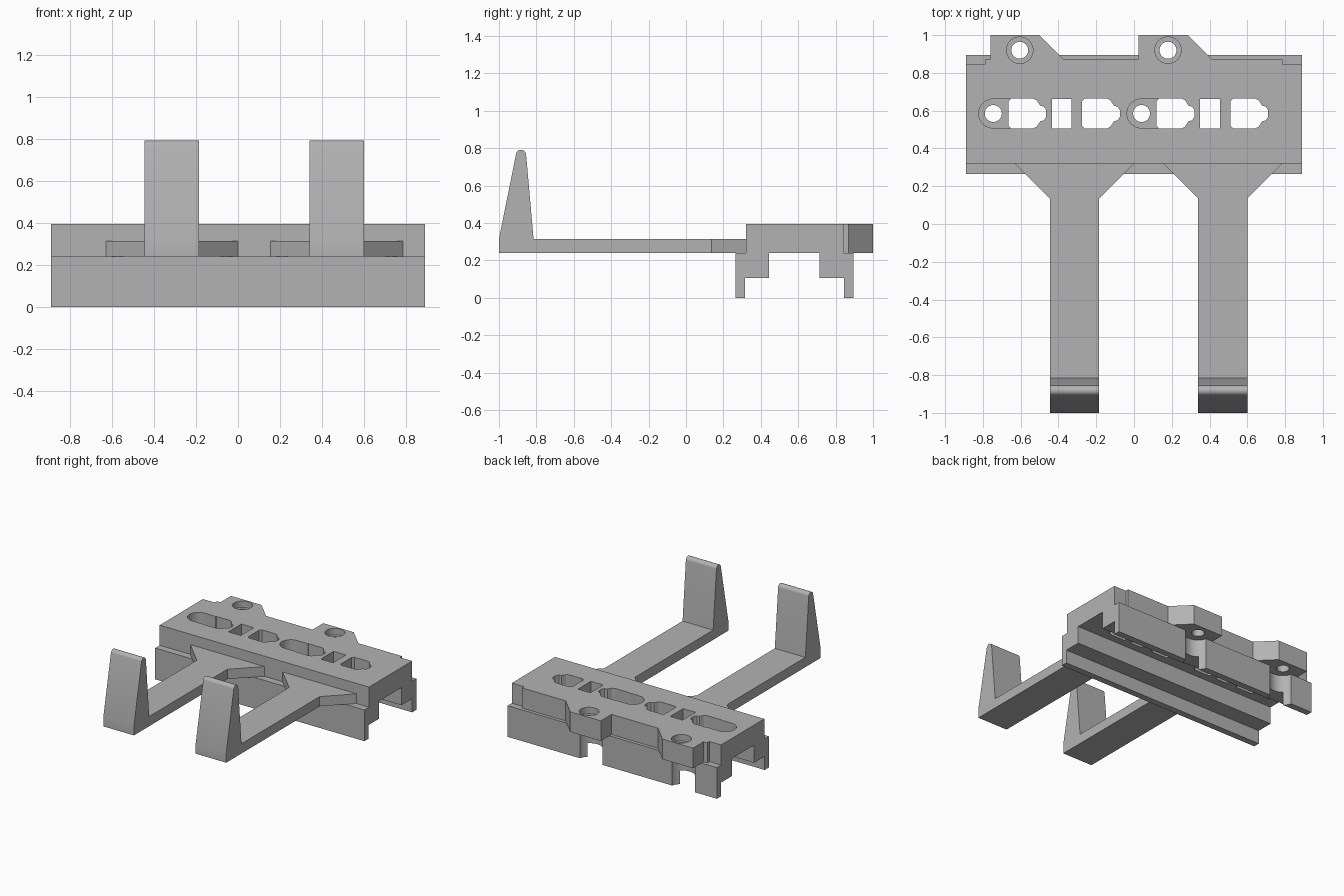
import bpy, bmesh
from math import sin, cos, pi, radians
from mathutils import Vector

cube = bpy.data.objects.get("Cube")
if cube:
    bpy.data.objects.remove(cube, do_unlink=True)

grey = bpy.data.materials.new("plain grey")
grey.use_nodes = True
COLOUR = (0.45, 0.45, 0.45, 1)
grey.diffuse_color = COLOUR
grey.node_tree.nodes["Principled BSDF"].inputs["Base Color"].default_value = COLOUR


def prism(name, outline, lo, hi, axis="z"):
    """Extrude an outline: (x, y) along z, or (y, z) along x."""
    def place(p, t):
        return Vector((p[0], p[1], t)) if axis == "z" else Vector((t, p[0], p[1]))
    bm = bmesh.new()
    face = bm.faces.new([bm.verts.new(place(p, lo)) for p in outline])
    new = bmesh.ops.extrude_face_region(bm, geom=[face])["geom"]
    shift = place((0, 0), hi - lo)
    bmesh.ops.translate(bm, vec=shift, verts=[v for v in new if isinstance(v, bmesh.types.BMVert)])
    bmesh.ops.recalc_face_normals(bm, faces=bm.faces)
    mesh = bpy.data.meshes.new(name)
    bm.to_mesh(mesh)
    bm.free()
    mesh.materials.append(grey)
    obj = bpy.data.objects.new(name, mesh)
    bpy.context.collection.objects.link(obj)
    return obj


def arc(cx, cy, r, start=0, end=360, n=40):
    count = n if end - start == 360 else n + 1
    angles = [radians(start + (end - start) * i / n) for i in range(count)]
    return [(cx + r * cos(a), cy + r * sin(a)) for a in angles]


def activate(obj):
    bpy.ops.object.select_all(action="DESELECT")
    obj.select_set(True)
    bpy.context.view_layer.objects.active = obj


def combine(target, other, operation):
    mod = target.modifiers.new(operation, "BOOLEAN")
    mod.operation, mod.solver, mod.object = operation, "EXACT", other
    other.hide_render = True
    activate(target)
    bpy.ops.object.modifier_apply(modifier=mod.name)
    bpy.data.objects.remove(other, do_unlink=True)


W = 0.89           # half width of the clamp body
MID, TOP = 0.24, 0.395
PITCH = 0.785      # spacing of everything that repeats
ROW = 0.585        # y of the slot row
REPEATS = (0, PITCH)

# Deck with two screw ears along the back edge
outline = [(-W, 0.32), (W, 0.32), (W, 0.845), (0.785, 0.845), (0.785, 0.87)]
for dx in reversed(REPEATS):
    outline += [(dx - 0.37, 0.87), (dx - 0.5, 1), (dx - 0.76, 1), (dx - 0.76, 0.87)]
outline += [(-0.79, 0.87), (-0.79, 0.845), (-W, 0.845)]
body = prism("clamp_body", outline, MID, TOP)

# Stepped rails underneath, front and back
front = [(0.265, 0), (0.315, 0), (0.315, 0.105), (0.445, 0.105), (0.445, MID), (0.265, MID)]
back = [(2 * 0.58 - y, z) for y, z in front]
for profile in (front, back):
    combine(body, prism("rail", profile, -W, W, "x"), "UNION")

# Slot shape: rounded box with a small nose, symmetric about the row
lower = [(0, -0.065), (0.015, -0.08), (0.13, -0.08), (0.15, -0.07), (0.168, -0.042),
         (0.188, -0.036), (0.2, -0.018)]
nosed = lower + [(x, -y) for x, y in reversed(lower)]


def cut(shape, lo=-0.1, hi=0.5):
    combine(body, prism("cutter", shape, lo, hi), "DIFFERENCE")


for dx in REPEATS:
    # Ear screw: through hole, counterbore and clearance through the rail
    ear = (dx - 0.605, 0.92)
    cut(arc(*ear, 0.1), -0.1, MID)
    cut(arc(*ear, 0.045))
    cut(arc(*ear, 0.07), 0.345, 0.5)
    # Round recess opening into the first slot, with a screw hole
    cx = dx - 0.745
    cut(arc(cx, ROW, 0.077, 90, 270, 24) + [(cx + 0.1, ROW - 0.077), (cx + 0.1, ROW + 0.077)], 0.29, 0.5)
    cut(arc(cx, ROW, 0.045))
    # Nosed slots and the plain window between them
    for x in (-0.665, -0.275):
        cut([(dx + x + px, ROW + py) for px, py in nosed])
    cut([(dx + x, y) for x, y in ((-0.435, 0.505), (-0.33, 0.505), (-0.33, 0.662), (-0.435, 0.662))])

# Arms with upturned tapering hooks, braced by gussets at the deck
hook = [(0.135, MID), (0.135, 0.315), (-0.815, 0.315)]
hook += arc(-0.882, 0.765, 0.027, 5, 168, 14) + [(-1, 0.315), (-1, MID)]
parts = [body]
for side, dx in zip(("right", "left"), REPEATS):
    a, b = dx - 0.445, dx - 0.185
    parts.append(prism(side + "_hook_arm", hook, a, b, "x"))
    parts.append(prism(side + "_gusset", [(a, 0.135), (b, 0.135), (b + 0.185, 0.32), (a - 0.185, 0.32)], MID, 0.315))

for obj in parts:
    activate(obj)
    bpy.ops.object.shade_smooth_by_angle(angle=radians(25))
